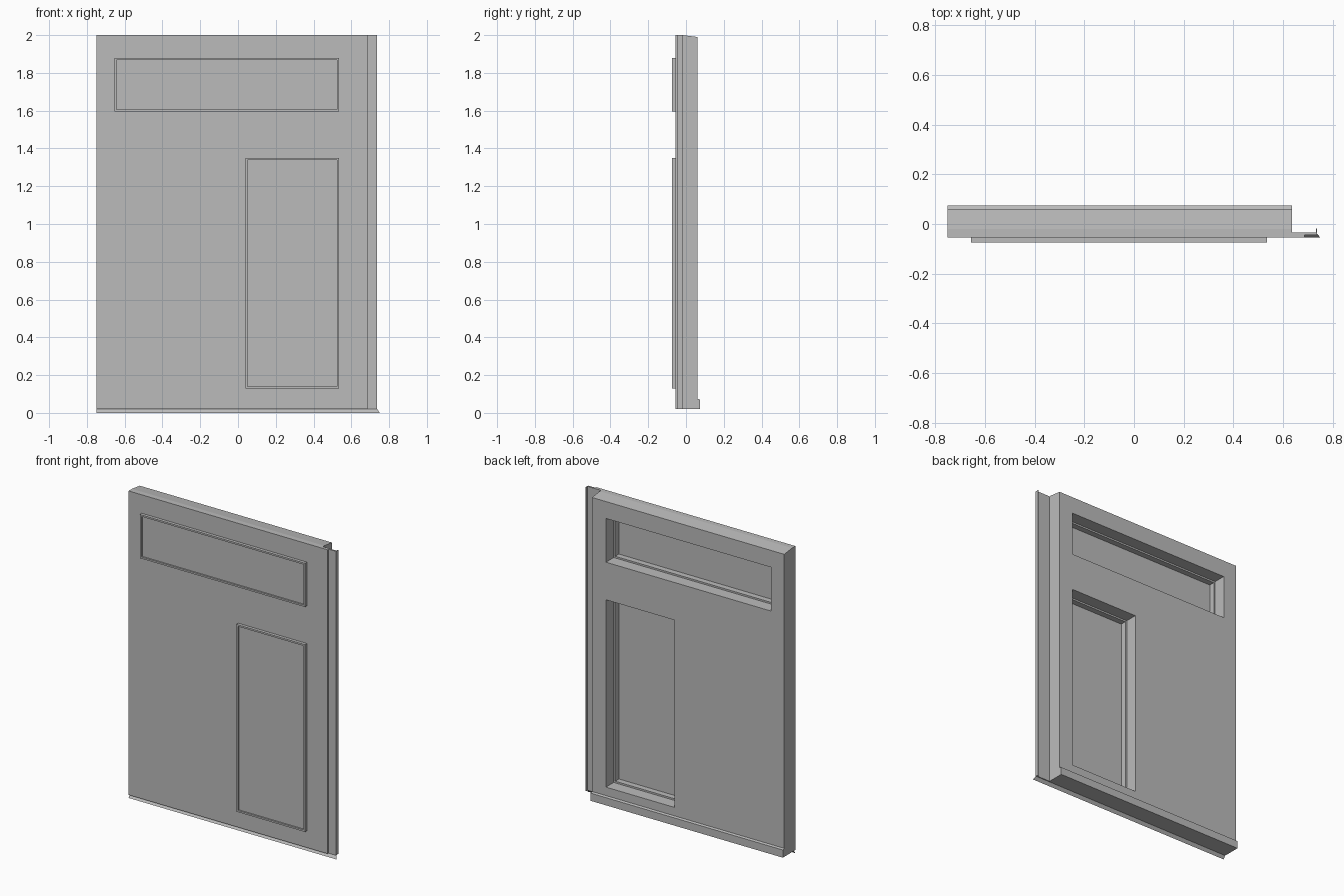
import bpy, bmesh
from mathutils import Vector

if "Cube" in bpy.data.objects:
    bpy.data.objects.remove(bpy.data.objects["Cube"])

grey = bpy.data.materials.new("plain grey")
grey.use_nodes = True
grey.diffuse_color = (0.5, 0.5, 0.5, 1)
grey.node_tree.nodes["Principled BSDF"].inputs["Base Color"].default_value = (0.5, 0.5, 0.5, 1)


def prism(name, outline, direction, solid=True):
    """Extrude a closed 3D outline along a direction."""
    bm = bmesh.new()
    face = bm.faces.new([bm.verts.new(p) for p in outline])
    if solid:
        ext = bmesh.ops.extrude_face_region(bm, geom=[face])
        moved = [g for g in ext["geom"] if isinstance(g, bmesh.types.BMVert)]
        bmesh.ops.translate(bm, verts=moved, vec=Vector(direction))
        bmesh.ops.recalc_face_normals(bm, faces=bm.faces)
    mesh = bpy.data.meshes.new(name)
    bm.to_mesh(mesh)
    bm.free()
    mesh.materials.append(grey)
    obj = bpy.data.objects.new(name, mesh)
    bpy.context.scene.collection.objects.link(obj)
    return obj


def box(name, x0, x1, y0, y1, z0, z1):
    outline = [(x0, y0, z0), (x1, y0, z0), (x1, y1, z0), (x0, y1, z0)]
    return prism(name, outline, (0, 0, z1 - z0))


def cut(target, cutter):
    mod = target.modifiers.new("opening", "BOOLEAN")
    mod.operation = "DIFFERENCE"
    mod.solver = "EXACT"
    mod.object = cutter
    cutter.hide_render = True
    cutter.hide_viewport = True
    cutter.display_type = "WIRE"


left, right, base, top = -0.75, 0.635, 0.02, 2.0
front, skin_back = -0.055, -0.045

# Thick core with sloped top and a raised foot along the back
profile = [(skin_back, base), (0.075, base), (0.075, 0.07), (0.06, 0.075),
           (0.06, 1.99), (-0.02, top), (skin_back, top)]
core = prism("panel_core", [(left, y, z) for y, z in profile], (right - left, 0, 0))

# Front skin overhanging the core
skin = box("front_skin", left, 0.685, front, skin_back, base, top)

# Edge flange with a turned-back lip
edge = [(right, skin_back), (0.737, skin_back), (0.737, -0.0185),
        (0.733, -0.0185), (0.733, -0.034), (right, -0.034)]
prism("edge_flange", [(x, y, base) for x, y in edge], (0, 0, top - base))

# Sloping drip strip below the skin
prism("drip_strip", [(left, -0.04, base), (0.737, -0.04, base),
                     (0.75, front, 0), (left, front, 0)], None, solid=False)

# Openings, each with a raised trim ring and a recessed pane
openings = {"upper": (-0.655, 0.535, 1.595, 1.88),
            "lower": (0.04, 0.535, 0.13, 1.35)}
rim = 0.011
for name, (x0, x1, z0, z1) in openings.items():
    hole = box(name + "_opening_cutter", x0, x1, -0.2, 0.2, z0, z1)
    cut(core, hole)
    cut(skin, hole)
    ring = box(name + "_trim", x0, x1, -0.075, -0.02, z0, z1)
    inner = (x0 + rim, x1 - rim)
    cut(ring, box(name + "_trim_cutter", *inner, -0.2, 0.2, z0 + rim, z1 - rim))
    box(name + "_pane", *inner, -0.065, -0.058, z0 + rim, z1 - rim)
